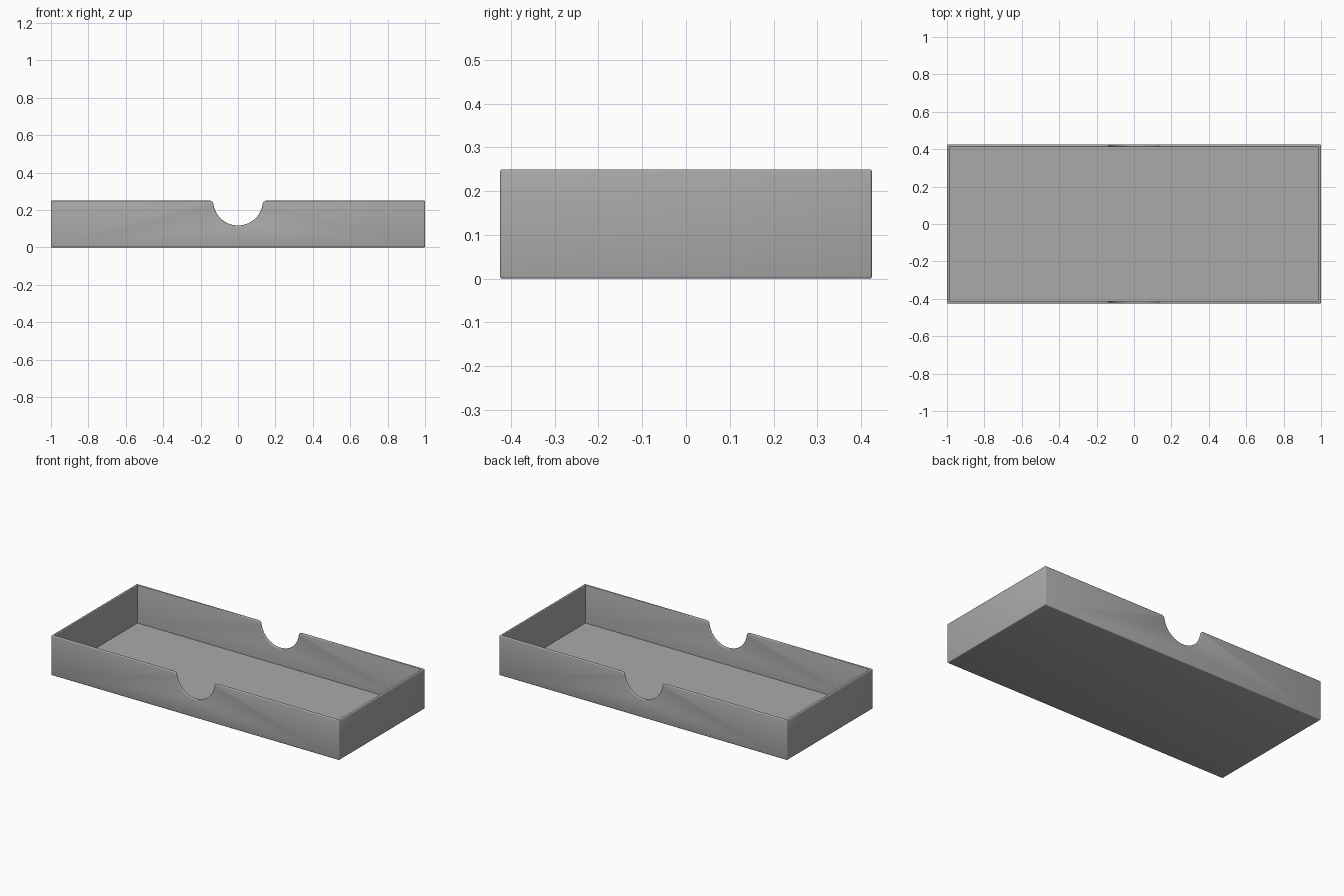
import bpy, bmesh, math

if "Cube" in bpy.data.objects:
    bpy.data.objects.remove(bpy.data.objects["Cube"])

# Overall sizes
HX, HY, H = 1.0, 0.425, 0.25      # half length, half width, height
WALL, FLOOR = 0.014, 0.012        # wall and floor thickness
R, F = 0.133, 0.02                # thumb notch radius and its lip fillet
ROUND = 0.005                     # edge rounding


def notch_profile():
    """Points (x, z) of the rim through the notch, left to right."""
    cx = math.sqrt((R + F) ** 2 - F ** 2)
    tilt = math.asin(F / (R + F))
    left = []
    for i in range(7):            # rounded lip
        a = math.pi / 2 - (math.pi / 2 - tilt) * i / 6
        left.append((-cx + F * math.cos(a), H - F + F * math.sin(a)))
    n = 16
    for i in range(1, n + 1):     # quarter of the round cut-out
        a = math.pi + tilt + (math.pi / 2 - tilt) * i / n
        left.append((R * math.cos(a), H + R * math.sin(a)))
    return left + [(-x, z) for x, z in left[-2::-1]]


NOTCH = notch_profile()
bm = bmesh.new()


def long_side(x, y, base):
    """Vertices of one long wall sheet: base left, rim left to right, base right."""
    pts = [(-x, base), (-x, H)] + NOTCH + [(x, H), (x, base)]
    return [bm.verts.new((px, y, pz)) for px, pz in pts]


# Outer and inner sheets of the front and back walls
sheets = {}
for s in (-1, 1):
    outer = long_side(HX, s * HY, 0)
    inner = long_side(HX - WALL, s * (HY - WALL), FLOOR)
    bm.faces.new(outer)
    bm.faces.new(inner)
    for i in range(1, len(outer) - 2):      # rim and notch surface
        bm.faces.new((outer[i], outer[i + 1], inner[i + 1], inner[i]))
    sheets[s] = (outer, inner)

# End walls with their rims, then the underside and the floor
(fo, fi), (bo, bi) = sheets[-1], sheets[1]
for low, top in ((0, 1), (-1, -2)):
    bm.faces.new((fo[low], fo[top], bo[top], bo[low]))
    bm.faces.new((fi[low], fi[top], bi[top], bi[low]))
    bm.faces.new((fo[top], bo[top], bi[top], fi[top]))
for f, b in ((fo, bo), (fi, bi)):
    bm.faces.new((f[0], f[-1], b[-1], b[0]))
bmesh.ops.recalc_face_normals(bm, faces=bm.faces)

# Round the outside edges and the rim, leave inside corners crisp
edges = [e for e in bm.edges if e.calc_face_angle_signed(0) > math.radians(40)]
bmesh.ops.bevel(bm, geom=edges, offset=ROUND, offset_type='OFFSET', segments=3,
                profile=0.5, affect='EDGES', clamp_overlap=False)

mesh = bpy.data.meshes.new("tray")
bm.to_mesh(mesh)
bm.free()
tray = bpy.data.objects.new("tray", mesh)
bpy.context.collection.objects.link(tray)

grey = bpy.data.materials.new("mid grey")
grey.diffuse_color = (0.4, 0.4, 0.4, 1)
grey.use_nodes = True
grey.node_tree.nodes["Principled BSDF"].inputs["Base Color"].default_value = grey.diffuse_color
mesh.materials.append(grey)

bpy.context.view_layer.objects.active = tray
tray.select_set(True)
bpy.ops.object.shade_smooth_by_angle(angle=math.radians(35))
